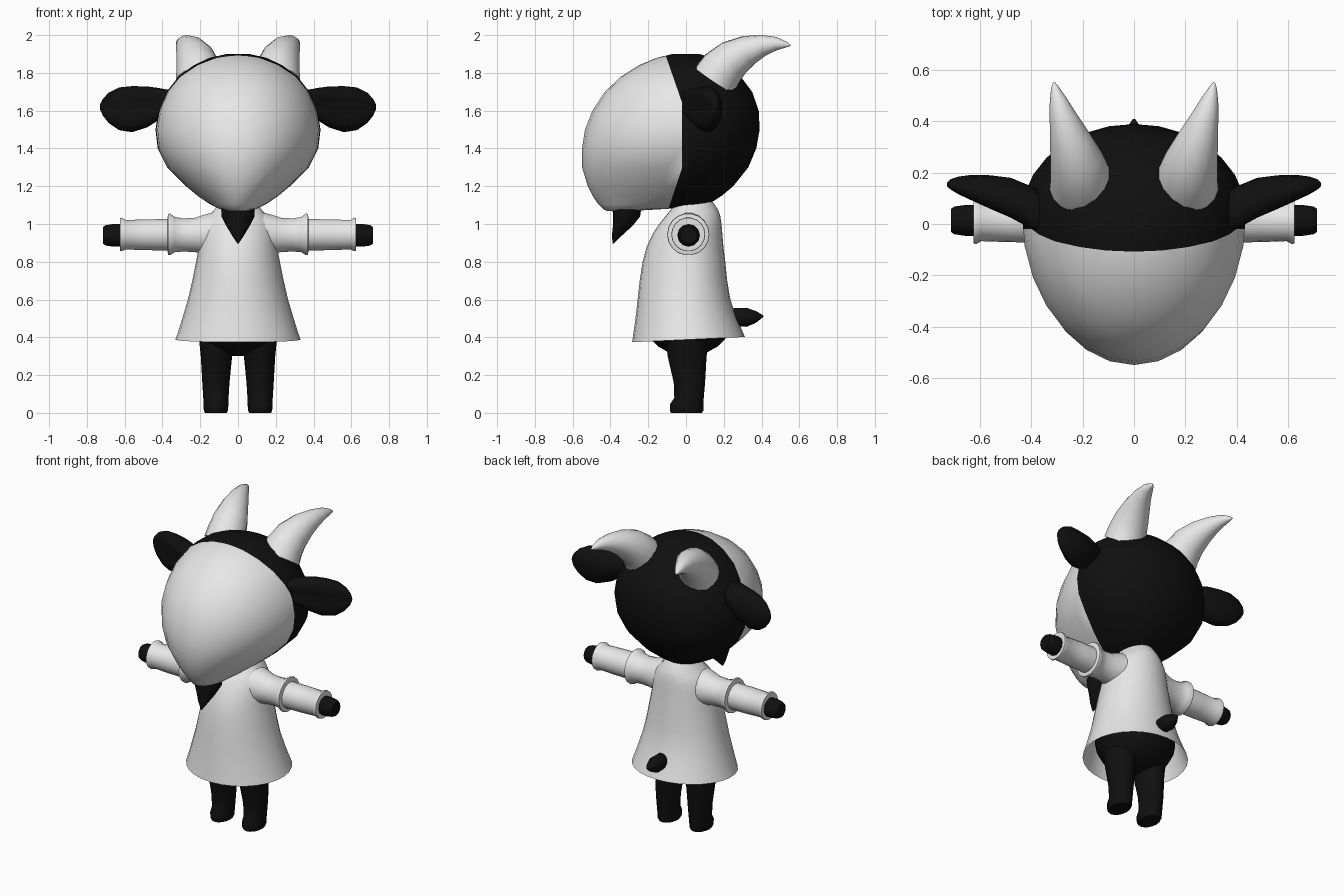
import bpy, bmesh, math
from mathutils import Vector

if "Cube" in bpy.data.objects:
    bpy.data.objects.remove(bpy.data.objects["Cube"])


def material(name, rgb):
    m = bpy.data.materials.new(name)
    m.diffuse_color = (*rgb, 1)
    m.use_nodes = True
    m.node_tree.nodes["Principled BSDF"].inputs["Base Color"].default_value = m.diffuse_color
    return m


WHITE = material("white", (0.8, 0.8, 0.8))
BLACK = material("black", (0.005, 0.005, 0.005))


def ellipse(c, u, v, n):
    """Ring of n points around c with half axes u and v."""
    c, u, v = Vector(c), Vector(u), Vector(v)
    return [c + u * math.cos(2 * math.pi * i / n) + v * math.sin(2 * math.pi * i / n) for i in range(n)]


def egg(z, half, front, back, mid, n, tilt=0.0):
    """Level ring whose front and back depths differ."""
    pts = []
    for i in range(n):
        a = 2 * math.pi * i / n
        s = math.sin(a)
        y = mid + s * ((back - mid) if s > 0 else (mid - front))
        pts.append(Vector((half * math.cos(a), y, z + tilt * s)))
    return pts


def loft(name, rings, mat, cap_start=True, cap_end=True, angle=50):
    bm = bmesh.new()
    loops = [[bm.verts.new(p) for p in r] for r in rings]
    n = len(loops[0])
    for a, b in zip(loops, loops[1:]):
        for i in range(n):
            j = (i + 1) % n
            bm.faces.new((a[i], a[j], b[j], b[i]))
    if cap_start:
        bm.faces.new(loops[0][::-1])
    if cap_end:
        bm.faces.new(loops[-1])
    bmesh.ops.recalc_face_normals(bm, faces=bm.faces)
    return finish(name, bm, [mat], angle)


def finish(name, bm, mats, angle=50):
    me = bpy.data.meshes.new(name)
    bm.to_mesh(me)
    bm.free()
    ob = bpy.data.objects.new(name, me)
    bpy.context.collection.objects.link(ob)
    for m in mats:
        me.materials.append(m)
    bpy.ops.object.select_all(action='DESELECT')
    ob.select_set(True)
    bpy.context.view_layer.objects.active = ob
    bpy.ops.object.shade_smooth_by_angle(angle=math.radians(angle))
    return ob


# Head: z, half width, front y, back y, widest y
head_rows = [
    (1.07, .05, -.42, -.27, -.34), (1.08, .10, -.44, -.10, -.28), (1.105, .15, -.465, .12, -.12),
    (1.15, .215, -.495, .19, -.04), (1.2, .275, -.52, .25, .01), (1.3, .375, -.55, .33, .03),
    (1.4, .425, -.55, .372, .04), (1.5, .437, -.535, .39, .04), (1.6, .42, -.495, .385, .04),
    (1.7, .378, -.43, .35, .03), (1.78, .315, -.345, .29, .02), (1.84, .235, -.25, .22, .02),
    (1.88, .15, -.155, .14, .01), (1.9, .06, -.07, .07, .01)]
head = loft("head", [egg(*r, 28) for r in head_rows], WHITE, angle=80)

# Cut the face outline into the head, then colour everything behind it
edges = [(-.02, 1.64, -.11, 1.9), (-.02, 1.0, -.02, 2.0), (-.02, 1.3, -.08, 1.12)]
bm = bmesh.new()
bm.from_mesh(head.data)
for y0, z0, y1, z1 in edges:
    bmesh.ops.bisect_plane(bm, geom=bm.verts[:] + bm.edges[:] + bm.faces[:],
                           plane_co=(0, y0, z0), plane_no=(0, z1 - z0, y0 - y1))
for f in bm.faces:
    c = f.calc_center_median()
    limit = min(y0 + (y1 - y0) * (c.z - z0) / (z1 - z0) for y0, z0, y1, z1 in edges)
    f.material_index = 1 if c.y > limit else 0
bm.to_mesh(head.data)
bm.free()
head.data.materials.append(BLACK)

# Beard
loft("beard", [ellipse((0, y, z), (rx, 0, 0), (0, ry, 0), 12) for z, y, rx, ry in [
    (1.13, -.31, .09, .08), (1.04, -.315, .088, .072), (.99, -.335, .062, .052),
    (.94, -.365, .032, .027), (.897, -.385, .004, .004)]], BLACK)

# Dress, open at the hem
loft("dress", [egg(z, h, f, b, .01, 28, t) for z, h, f, b, t in [
    (.388, .332, -.285, .312, .014), (.42, .32, -.28, .30, .01), (.5, .295, -.268, .268, .005),
    (.6, .265, -.256, .235, 0), (.7, .242, -.245, .218, 0), (.8, .222, -.23, .208, 0),
    (.88, .207, -.208, .198, 0), (.95, .197, -.175, .192, 0), (1.0, .185, -.142, .188, 0),
    (1.04, .16, -.11, .182, 0), (1.075, .125, -.08, .17, 0), (1.12, .10, -.05, .14, 0)]],
    WHITE, cap_start=False)

# Hips under the dress
loft("hips", [ellipse((0, .01, .5 - .2 * math.cos(a)), (.25 * math.sin(a), 0, 0),
                      (0, .235 * math.sin(a), 0), 24)
              for a in [math.radians(d) for d in (8, 25, 42, 58, 74, 90, 110)]], BLACK)

# Tail
loft("tail", [ellipse((0, y, z), (rx, 0, 0), (0, 0, rz), 10) for y, z, rx, rz in [
    (.2, .51, .025, .03), (.26, .508, .045, .05), (.32, .506, .05, .053),
    (.37, .508, .032, .033), (.41, .512, .004, .004)]], BLACK)

for side, s in (("right", 1), ("left", -1)):
    # Horns sweep back along a curve
    path = [((.205, .15, 1.76), .125), ((.21, .19, 1.82), .118), ((.225, .25, 1.875), .104),
            ((.25, .33, 1.92), .081), ((.275, .41, 1.946), .056), ((.295, .48, 1.955), .035),
            ((.308, .53, 1.95), .016), ((.312, .552, 1.945), .004)]
    rings = []
    for i, (c, r) in enumerate(path):
        d = Vector(path[min(i + 1, len(path) - 1)][0]) - Vector(path[max(i - 1, 0)][0])
        u = d.cross(Vector((0, 0, 1))).normalized()
        v = u.cross(d).normalized()
        ring = ellipse(c, u * r, v * r, 16)
        rings.append([Vector((s * p.x, p.y, p.z)) for p in ring])
    loft(side + "_horn", rings, WHITE)

    # Ears: leaf shapes with a dished front
    rings = []
    for x, y, z, ry, rz in [(.34, .02, 1.645, .10, .06), (.42, .055, 1.635, .10, .085),
                            (.48, .085, 1.62, .095, .108), (.56, .11, 1.608, .08, .122),
                            (.63, .13, 1.61, .062, .113), (.685, .143, 1.615, .042, .08),
                            (.715, .15, 1.618, .025, .045), (.73, .153, 1.62, .008, .015)]:
        ring = ellipse((s * x, y, z), (0, ry, 0), (0, 0, rz), 16)
        for p in ring:
            if p.y < y:
                p.y = y + (p.y - y) * (1 - .5 * (1 - abs(p.z - z) / rz))
        rings.append(ring)
    loft(side + "_ear", rings, BLACK, angle=70)

    # Sleeves with a flared upper part and a cuff
    loft(side + "_sleeve", [ellipse((s * x, .012, z), (0, r, 0), (0, 0, r), 18) for x, z, r in [
        (.08, .95, .125), (.17, .945, .108), (.23, .942, .092), (.29, .942, .089),
        (.335, .944, .095), (.36, .945, .112), (.37, .945, .11), (.374, .943, .084),
        (.48, .943, .083), (.595, .943, .079), (.615, .945, .09), (.626, .945, .088),
        (.626, .945, .065)]], WHITE)

    # Hands
    loft(side + "_hand", [ellipse((s * x, .014, .94), (0, r, 0), (0, 0, r), 12) for x, r in [
        (.58, .06), (.66, .06), (.70, .054), (.714, .045)]], BLACK)

    # Legs with slightly pushed-out toes
    loft(side + "_leg", [ellipse((s * x, y, z), (rx, 0, 0), (0, ry, 0), 16) for z, x, y, rx, ry in [
        (0, .117, .003, .058, .082), (.012, .117, .003, .064, .089), (.045, .117, .004, .066, .089),
        (.08, .117, .016, .067, .078), (.16, .117, .018, .072, .083), (.3, .114, .006, .083, .103),
        (.4, .112, .006, .095, .115)]], BLACK)
